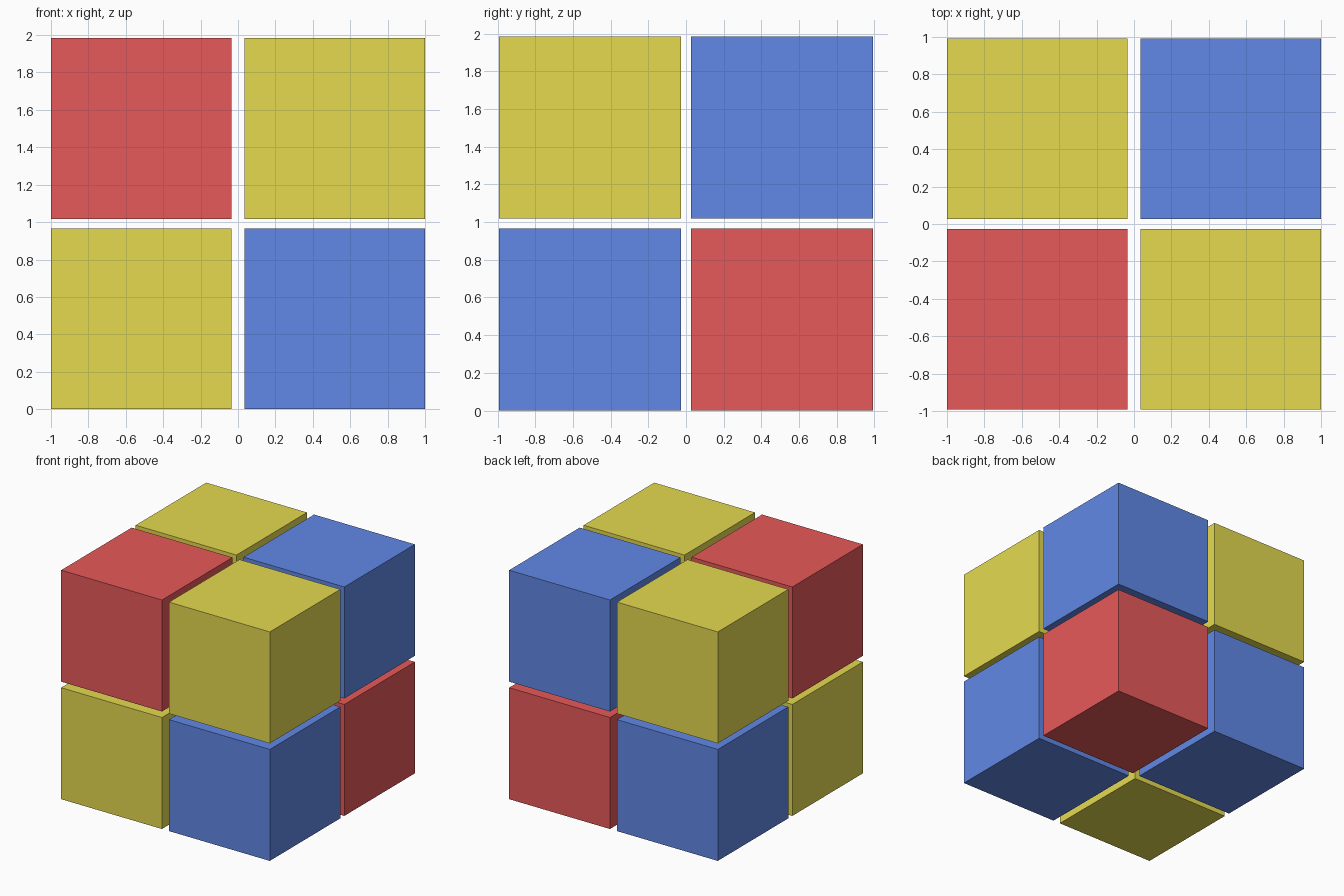
import bpy

if "Cube" in bpy.data.objects:
    bpy.data.objects.remove(bpy.data.objects["Cube"])

SIZE = 0.966
CX, CY = 0.517, 0.510          # cube centre offsets from the axes
CZ = {"lower": SIZE / 2, "upper": 1.501}


def material(name, rgb):
    m = bpy.data.materials.new(name)
    m.diffuse_color = (*rgb, 1)
    m.use_nodes = True
    m.node_tree.nodes["Principled BSDF"].inputs["Base Color"].default_value = m.diffuse_color
    return m


MATS = {
    "red": material("red", (0.80, 0.10, 0.10)),
    "yellow": material("yellow", (0.78, 0.70, 0.08)),
    "blue": material("blue", (0.12, 0.25, 0.80)),
}

# Colours of each layer: front left, front right, back left, back right
LAYERS = {
    "lower": ("yellow", "blue", "blue", "red"),
    "upper": ("red", "yellow", "yellow", "blue"),
}
CORNERS = (("front_left", -1, -1), ("front_right", 1, -1),
           ("back_left", -1, 1), ("back_right", 1, 1))

# Eight separate cubes with narrow gaps
for layer, colours in LAYERS.items():
    for (corner, sx, sy), colour in zip(CORNERS, colours):
        bpy.ops.mesh.primitive_cube_add(
            size=SIZE, location=(sx * CX, sy * CY, CZ[layer]))
        cube = bpy.context.object
        cube.name = f"{layer}_{corner}_cube"
        cube.data.materials.append(MATS[colour])
